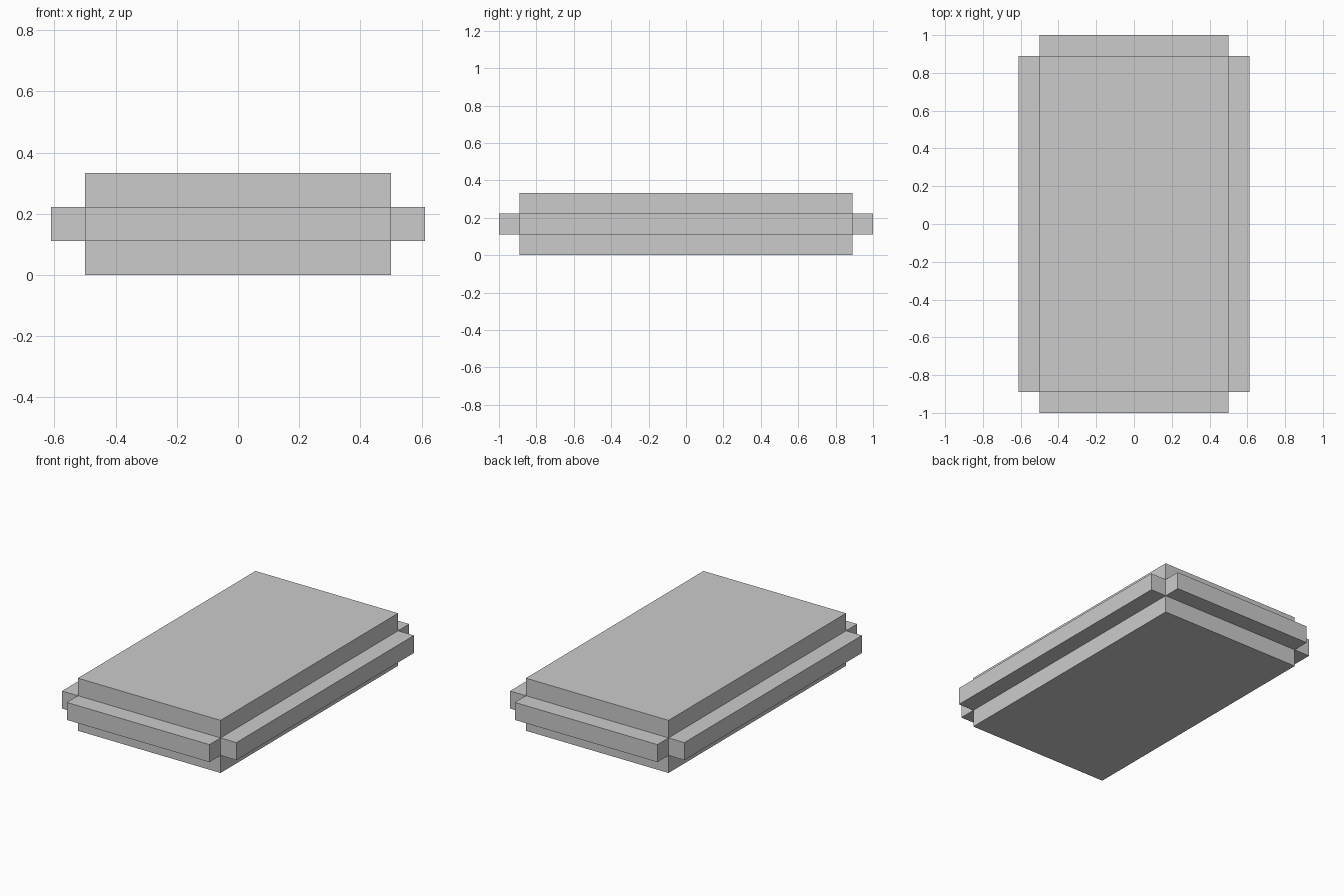
import bpy
import bmesh
from mathutils import Matrix

if "Cube" in bpy.data.objects:
    bpy.data.objects.remove(bpy.data.objects["Cube"])

STEP = 1 / 9          # layer thickness and rail projection
CORE = (1.0, 16 / 9, 3 * STEP)

# Core slab standing on the ground
bm = bmesh.new()
bmesh.ops.create_cube(
    bm, size=1,
    matrix=Matrix.Translation((0, 0, CORE[2] / 2)) @ Matrix.Diagonal((*CORE, 1)))

# Divide the slab into three equal layers
for z in (STEP, 2 * STEP):
    bmesh.ops.bisect_plane(bm, geom=bm.verts[:] + bm.edges[:] + bm.faces[:],
                           plane_co=(0, 0, z), plane_no=(0, 0, 1))
bm.normal_update()

# Rails: push the middle layer straight out on all four sides
middle = [f for f in bm.faces
          if abs(f.normal.z) < 0.1
          and abs(f.calc_center_median().z - CORE[2] / 2) < 0.01]
for face in middle:
    offset = face.normal.copy() * STEP
    rail = bmesh.ops.extrude_discrete_faces(bm, faces=[face])["faces"][0]
    bmesh.ops.translate(bm, verts=rail.verts[:], vec=offset)

bmesh.ops.recalc_face_normals(bm, faces=bm.faces[:])
mesh = bpy.data.meshes.new("railed_slab")
bm.to_mesh(mesh)
bm.free()
bpy.context.collection.objects.link(bpy.data.objects.new("railed_slab", mesh))
